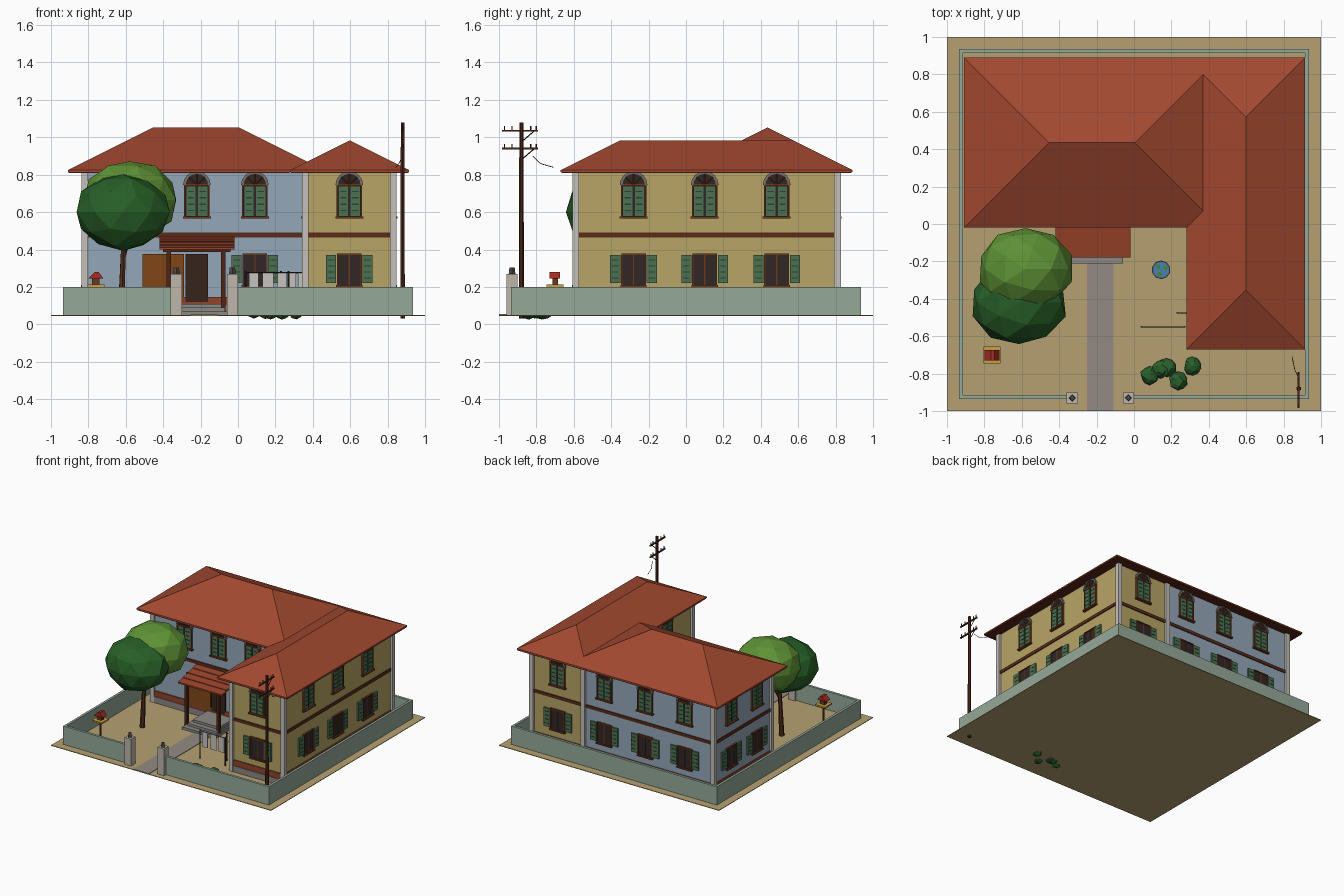
import bpy, bmesh, math, random
from mathutils import Matrix, Vector

if "Cube" in bpy.data.objects:
    bpy.data.objects.remove(bpy.data.objects["Cube"])

random.seed(4)
I = Matrix.Identity(4)
parts, mats = {}, {}


def material(hexcol):
    if hexcol not in mats:
        m = bpy.data.materials.new("paint_" + hexcol)
        lin = [(int(hexcol[i:i + 2], 16) / 255) ** 2.2 for i in (0, 2, 4)]
        m.diffuse_color = (*lin, 1)
        m.use_nodes = True
        m.node_tree.nodes["Principled BSDF"].inputs["Base Color"].default_value = m.diffuse_color
        mats[hexcol] = m
    return mats[hexcol]


def part(name, hexcol):
    parts[name] = (bmesh.new(), material(hexcol))


def faces(name, pts, polys, M=I):
    bm = parts[name][0]
    vs = [bm.verts.new(M @ Vector(p)) for p in pts]
    for f in polys:
        bm.faces.new([vs[i] for i in f])


def prism(name, prof, y0, y1, M=I):
    """Extrude an (x, z) outline from y0 to y1."""
    n = len(prof)
    pts = [(x, y0, z) for x, z in prof] + [(x, y1, z) for x, z in prof]
    polys = [tuple(range(n)), tuple(range(2 * n - 1, n - 1, -1))]
    polys += [(i, (i + 1) % n, n + (i + 1) % n, n + i) for i in range(n)]
    faces(name, pts, polys, M)


def box(name, x0, x1, y0, y1, z0, z1, M=I):
    prism(name, [(x0, z0), (x1, z0), (x1, z1), (x0, z1)], y0, y1, M)


def rod(name, a, b, r, r2=None, n=6):
    a, b = Vector(a), Vector(b)
    M = Matrix.Translation((a + b) / 2) @ (b - a).to_track_quat('Z', 'Y').to_matrix().to_4x4()
    bmesh.ops.create_cone(parts[name][0], cap_ends=True, segments=n, radius1=r,
                          radius2=r if r2 is None else r2, depth=(b - a).length, matrix=M)


def blob(name, c, r, sub, jitter):
    vs = bmesh.ops.create_icosphere(parts[name][0], subdivisions=sub, radius=1)["verts"]
    for v in vs:
        k = 1 + random.uniform(-jitter, jitter)
        v.co = Vector(c[i] + v.co[i] * r[i] * k for i in range(3))


def wall_frame(x, y, deg):
    return Matrix.Translation((x, y, 0)) @ Matrix.Rotation(math.radians(deg), 4, 'Z')


for name, col in {
    "ground": "B49F70", "path": "928A80", "boundary_wall": "93A898", "gate_pillars": "BDB4AA",
    "gate_lanterns": "55504C", "blue_wing_walls": "93A6B8", "yellow_wing_walls": "B6A366",
    "foundation": "8A8480", "plinth_band": "8E4630", "storey_band": "5A3020", "corner_pilasters": "C4C0BA",
    "roof": "A04A33", "soffit": "5C2A1E", "window_frames": "6E3A20", "window_panes": "332C2A",
    "window_shutters": "4C7052", "shutter_slats": "2E4233", "window_arch_trim": "77706C",
    "porch_roof": "98452E", "porch_posts": "502A1C", "porch_steps": "8C8884", "front_door": "3A2822",
    "garage_door": "80481F", "tree_trunk": "54321F", "tree_crown_light": "5E9038", "tree_crown_dark": "2C602C",
    "bushes": "2E6030", "utility_pole": "4C2A1E", "pole_wires": "3A2A26", "laundry_sheets": "C6C2BC",
    "laundry_line": "3C3430", "water_basin": "46525A", "basin_water": "4C80A8", "lily_leaves": "4A8040",
    "feeder_stand": "6A3A22", "feeder_tray": "C8A040", "feeder_roof": "A03028",
}.items():
    part(name, col)

# Ground, path, boundary wall
G = 0.05
box("ground", -1, 1, -1, 1, 0.045, G)
box("path", -0.25, -0.11, -1, -0.18, G, 0.054)
for x0, x1 in ((-0.935, -0.34), (-0.02, 0.935)):
    box("boundary_wall", x0, x1, -0.935, -0.915, G, 0.2)
box("boundary_wall", -0.935, 0.935, 0.915, 0.935, G, 0.2)
for s in (-0.925, 0.925):
    box("boundary_wall", s - 0.01, s + 0.01, -0.915, 0.915, G, 0.2)

# Gate pillars with small lanterns
for x in (-0.33, -0.03):
    box("gate_pillars", x - 0.03, x + 0.03, -0.96, -0.9, G, 0.27)
    rod("gate_lanterns", (x, -0.93, 0.27), (x, -0.93, 0.305), 0.018, 0.014, 4)

# Two wings with foundation, plinth and storey bands
wings = {"blue_wing_walls": (-0.82, 0.36, 0.07, 0.81), "yellow_wing_walls": (0.36, 0.83, -0.59, 0.81)}
for name, (x0, x1, y0, y1) in wings.items():
    box(name, x0, x1, y0, y1, G, 0.82)
    for band, e, z0, z1 in (("foundation", 0.016, G, 0.1), ("plinth_band", 0.01, 0.1, 0.145),
                            ("storey_band", 0.008, 0.465, 0.49)):
        box(band, x0 - e, x1 + e, y0 - e, y1 + e, z0, z1)
for x, y in ((-0.82, 0.07), (-0.82, 0.81), (0.36, 0.81), (0.83, 0.81), (0.83, -0.59), (0.36, -0.59)):
    box("corner_pilasters", x - 0.018, x + 0.018, y - 0.018, y + 0.018, G, 0.82)


# Hipped roofs, pitch one in two
def hip_roof(x0, x1, y0, y1, z=0.825):
    h = min(x1 - x0, y1 - y0) / 2
    along_x = (x1 - x0) > (y1 - y0)
    mx, my = (x0 + x1) / 2, (y0 + y1) / 2
    ridge = [(x0 + h, my), (x1 - h, my)] if along_x else [(mx, y0 + h), (mx, y1 - h)]
    pts = [(x0, y0, z), (x1, y0, z), (x1, y1, z), (x0, y1, z)] + [(x, y, z + h / 2) for x, y in ridge]
    if along_x:
        polys = [(0, 1, 5, 4), (1, 2, 5), (2, 3, 4, 5), (3, 0, 4)]
    else:
        polys = [(0, 1, 4), (1, 2, 5, 4), (2, 3, 5), (3, 0, 4, 5)]
    faces("roof", pts, polys)


hip_roof(-0.91, 0.46, -0.02, 0.89)
hip_roof(0.28, 0.915, -0.67, 0.89)
for x0, x1, y0, y1 in ((-0.91, 0.28, -0.02, 0.89), (0.28, 0.915, -0.67, 0.89)):
    box("roof", x0, x1, y0, y1, 0.815, 0.825)
    box("soffit", x0 + 0.004, x1 - 0.004, y0 + 0.004, y1 - 0.004, 0.808, 0.815)


# Arched upper window: local x runs along the wall, -y points outward
def arc(r, n=8):
    return [(r * math.cos(math.pi * i / n), 0.745 + r * math.sin(math.pi * i / n)) for i in range(n + 1)]


def upper_window(M):
    prism("window_panes", arc(0.062), -0.008, 0, M)
    ring_out, ring_in = arc(0.074), arc(0.06)
    for i in range(8):
        prism("window_arch_trim", [ring_out[i], ring_out[i + 1], ring_in[i + 1], ring_in[i]], -0.016, 0, M)
    for a in (45, 90, 135):
        c, s = math.cos(math.radians(a)), math.sin(math.radians(a))
        rod("window_frames", M @ Vector((0, -0.01, 0.745)), M @ Vector((0.06 * c, -0.01, 0.745 + 0.06 * s)), 0.003, n=4)
    box("window_panes", -0.06, 0.06, -0.005, 0, 0.575, 0.745, M)
    box("window_frames", -0.075, 0.075, -0.022, 0, 0.565, 0.577, M)
    box("window_frames", -0.064, 0.064, -0.014, 0, 0.74, 0.75, M)
    for s in (-1, 1):
        a, b = sorted((s * 0.06, s * 0.068))
        box("window_frames", a, b, -0.014, 0, 0.575, 0.745, M)
        a, b = sorted((s * 0.006, s * 0.056))
        box("window_shutters", a, b, -0.012, 0, 0.58, 0.738, M)
        for k in range(4):
            box("shutter_slats", a + 0.008, b - 0.008, -0.014, -0.01, 0.605 + k * 0.034, 0.612 + k * 0.034, M)


# Square lower window with open shutters
def lower_window(M):
    box("window_panes", -0.06, 0.06, -0.008, 0, 0.21, 0.37, M)
    box("window_frames", -0.07, 0.07, -0.02, 0, 0.2, 0.21, M)
    box("window_frames", -0.066, 0.066, -0.014, 0, 0.37, 0.378, M)
    box("window_frames", -0.003, 0.003, -0.011, 0, 0.21, 0.37, M)
    for s in (-1, 1):
        a, b = sorted((s * 0.06, s * 0.067))
        box("window_frames", a, b, -0.014, 0, 0.21, 0.37, M)
        a, b = sorted((s * 0.07, s * 0.125))
        box("window_shutters", a, b, -0.014, 0, 0.22, 0.37, M)
        for k in range(4):
            box("shutter_slats", a + 0.01, b - 0.01, -0.016, -0.012, 0.245 + k * 0.032, 0.25 + k * 0.032, M)


both = [(0.09, 0.07, 0), (0.595, -0.59, 0), (0.595, 0.81, 180), (0.36, -0.26, -90)]
both += [(0.83, y, 90) for y in (-0.28, 0.1, 0.485)]
both += [(x, 0.81, 180) for x in (-0.56, -0.2, 0.17)]
both += [(-0.82, y, -90) for y in (0.26, 0.59)]
for w in both:
    upper_window(wall_frame(*w))
    lower_window(wall_frame(*w))
for x in (-0.53, -0.22):
    upper_window(wall_frame(x, 0.07, 0))

# Doors, steps and stepped porch roof
box("front_door", -0.28, -0.16, 0.058, 0.07, 0.12, 0.375)
box("garage_door", -0.51, -0.29, 0.054, 0.07, 0.12, 0.375)
for i in range(3):
    box("porch_steps", -0.34 + 0.02 * (2 - i) * (-1) + 0.02, -0.08 + 0.01 * (2 - i), -0.21 + 0.04 * i, 0.06, G, 0.07 + 0.02 * i)
for i in range(4):
    y, z = -0.18 + i * 0.0625, 0.4 + i * 0.015
    faces("porch_roof", [(x, yy, zz) for x in (-0.42, -0.02) for yy, zz in
                         ((y, z), (y + 0.075, z + 0.012), (y + 0.075, z + 0.024), (y, z + 0.012))],
          [(0, 1, 2, 3), (7, 6, 5, 4), (0, 1, 5, 4), (1, 2, 6, 5), (2, 3, 7, 6), (3, 0, 4, 7)])
for x in (-0.37, -0.08):
    box("porch_posts", x - 0.012, x + 0.012, -0.15, -0.126, G, 0.415)
box("porch_posts", -0.4, -0.04, -0.15, -0.126, 0.388, 0.403)

# Tree with two faceted crowns
rod("tree_trunk", (-0.625, -0.35, G), (-0.61, -0.34, 0.5), 0.02, 0.012)
rod("tree_trunk", (-0.615, -0.345, 0.35), (-0.56, -0.26, 0.55), 0.012, 0.008)
blob("tree_crown_light", (-0.58, -0.24, 0.665), (0.255, 0.225, 0.21), 2, 0.04)
blob("tree_crown_dark", (-0.615, -0.42, 0.6), (0.255, 0.23, 0.205), 2, 0.04)

# Bushes by the wall
for x, y in ((0.085, -0.81), (0.175, -0.77), (0.235, -0.84), (0.315, -0.76), (0.145, -0.775)):
    blob("bushes", (x, y, 0.075), (0.048, 0.05, 0.045), 2, 0.12)

# Utility pole, crossarms, insulators, drooping wire
rod("utility_pole", (0.88, -0.88, 0.03), (0.88, -0.88, 1.08), 0.014, 0.011, 6)
for z in (0.94, 1.035):
    box("utility_pole", 0.875, 0.885, -0.985, -0.79, z - 0.005, z + 0.005)
    for y in (-0.97, -0.93, -0.83, -0.8):
        rod("pole_wires", (0.88, y, z), (0.88, y, z + 0.025), 0.004, n=5)
    rod("pole_wires", (0.88, -0.88, z - 0.06), (0.88, -0.81, z), 0.003, n=4)
rod("pole_wires", (0.88, -0.82, 0.9), (0.86, -0.78, 0.86), 0.002, n=4)
rod("pole_wires", (0.86, -0.78, 0.86), (0.845, -0.71, 0.84), 0.002, n=4)

# Laundry on lines
for x0, x1, y in ((0.06, 0.11, -0.55), (0.13, 0.19, -0.55), (0.21, 0.26, -0.55), (0.27, 0.31, -0.475), (0.32, 0.35, -0.475)):
    box("laundry_sheets", x0, x1, y - 0.002, y + 0.002, 0.15, 0.275)
for x0, x1, y in ((0.04, 0.27, -0.55), (0.23, 0.36, -0.475)):
    rod("laundry_line", (x0, y, 0.276), (x1, y, 0.276), 0.003, n=4)
    rod("laundry_line", (x0, y, G), (x0, y, 0.285), 0.005, n=5)
rod("laundry_line", (0.27, -0.55, G), (0.27, -0.55, 0.285), 0.005, n=5)

# Round water basin with leaves
rod("water_basin", (0.145, -0.245, G), (0.145, -0.245, 0.1), 0.04, 0.05, 10)
rod("basin_water", (0.145, -0.245, 0.1), (0.145, -0.245, 0.103), 0.043, n=10)
for a in (0.4, 2.3, 4.4):
    c = (0.145 + 0.025 * math.cos(a), -0.245 + 0.025 * math.sin(a))
    rod("lily_leaves", (*c, 0.103), (*c, 0.106), 0.013, n=6)

# Bird feeder on a stand
rod("feeder_stand", (-0.76, -0.7, G), (-0.76, -0.7, 0.2), 0.008)
box("feeder_tray", -0.805, -0.715, -0.745, -0.655, 0.2, 0.212)
box("feeder_stand", -0.78, -0.74, -0.715, -0.685, 0.212, 0.245)
prism("feeder_roof", [(-0.8, 0.245), (-0.72, 0.245), (-0.745, 0.28), (-0.765, 0.28)], -0.73, -0.675)

# Turn every collected part into an object
for name, (bm, mat) in parts.items():
    bmesh.ops.recalc_face_normals(bm, faces=bm.faces[:])
    me = bpy.data.meshes.new(name)
    bm.to_mesh(me)
    bm.free()
    me.materials.append(mat)
    bpy.context.collection.objects.link(bpy.data.objects.new(name, me))
